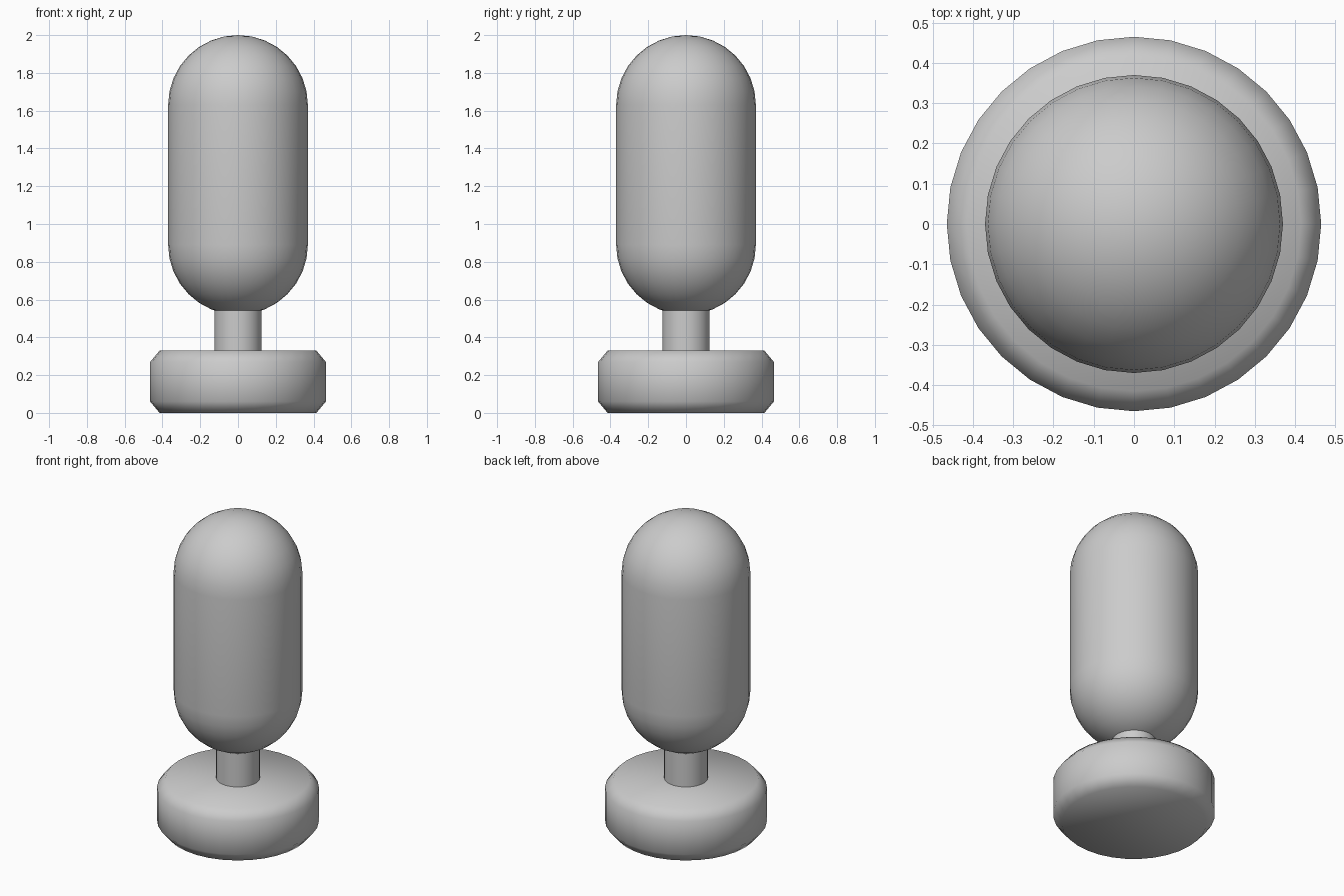
import bpy, bmesh
from math import sin, cos, pi, radians

if "Cube" in bpy.data.objects:
    bpy.data.objects.remove(bpy.data.objects["Cube"])

SIDES = 32


def lathe(name, profile):
    """Revolve (radius, z) points, listed bottom to top, around the z axis."""
    bm = bmesh.new()
    rings = []
    for r, z in profile:
        if r < 1e-5:
            rings.append([bm.verts.new((0, 0, z))] * SIDES)
        else:
            rings.append([bm.verts.new((r * cos(2 * pi * i / SIDES), r * sin(2 * pi * i / SIDES), z))
                          for i in range(SIDES)])
    for low, high in zip(rings, rings[1:]):
        for i in range(SIDES):
            j = (i + 1) % SIDES
            corners = dict.fromkeys((low[i], low[j], high[j], high[i]))
            bm.faces.new(list(corners))
    # Cap open ends
    if profile[0][0] > 1e-5:
        bm.faces.new(rings[0][::-1])
    if profile[-1][0] > 1e-5:
        bm.faces.new(rings[-1])
    bmesh.ops.recalc_face_normals(bm, faces=bm.faces)
    mesh = bpy.data.meshes.new(name)
    bm.to_mesh(mesh)
    bm.free()
    obj = bpy.data.objects.new(name, mesh)
    bpy.context.collection.objects.link(obj)
    bpy.ops.object.select_all(action='DESELECT')
    obj.select_set(True)
    bpy.context.view_layer.objects.active = obj
    bpy.ops.object.shade_smooth_by_angle(angle=radians(60))
    return obj


# Chamfered round base
lathe("base", [(0.415, 0), (0.465, 0.06), (0.465, 0.27), (0.415, 0.33)])

# Short neck
lathe("neck", [(0.125, 0.32), (0.125, 0.56)])

# Capsule body: two domes joined by a straight wall
R, LOW, HIGH, STEPS = 0.37, 0.89, 1.63, 8
dome = [(R * cos(pi / 2 * k / STEPS), R * sin(pi / 2 * k / STEPS)) for k in range(STEPS + 1)]
lathe("body", [(r, LOW - h) for r, h in reversed(dome)] + [(r, HIGH + h) for r, h in dome])
